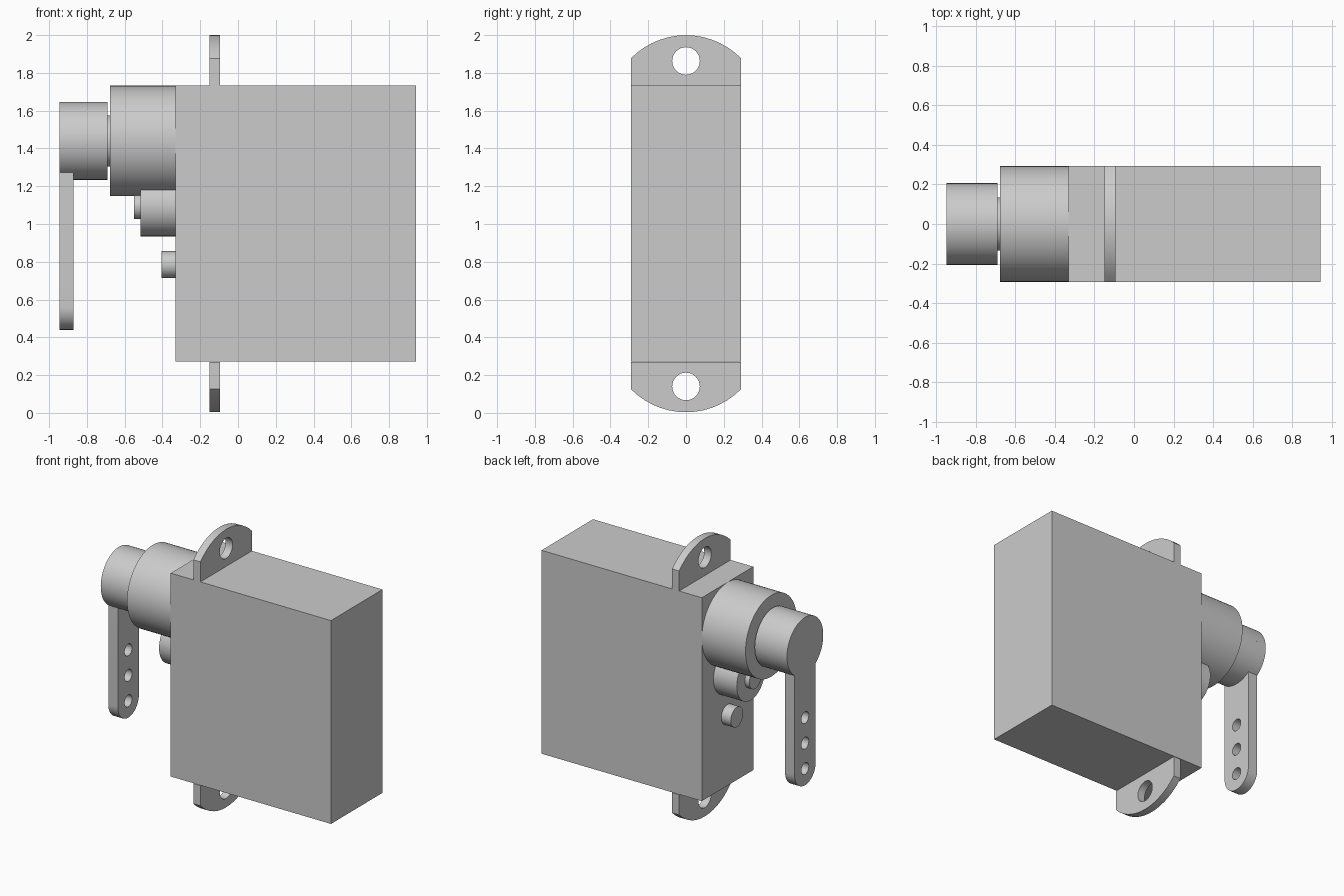
import bpy, bmesh
from math import sin, cos, pi, asin, atan2, hypot
from mathutils import Matrix

default = bpy.data.objects.get("Cube")
if default:
    bpy.data.objects.remove(default, do_unlink=True)

grey = bpy.data.materials.new("plain grey")
grey.use_nodes = True
COLOUR = (0.6, 0.6, 0.6, 1)
grey.diffuse_color = COLOUR
grey.node_tree.nodes["Principled BSDF"].inputs["Base Color"].default_value = COLOUR

# Maps local x, y, z to world y, z, x, so profiles are drawn in the y-z plane
TO_SIDE = Matrix(((0, 0, 1, 0), (1, 0, 0, 0), (0, 1, 0, 0), (0, 0, 0, 1)))


def add_object(name, mesh):
    obj = bpy.data.objects.new(name, mesh)
    bpy.context.collection.objects.link(obj)
    mesh.materials.clear()
    mesh.materials.append(grey)
    return obj


def arc(cy, cz, r, start, end, steps):
    return [(cy + r * cos(start + (end - start) * i / steps),
             cz + r * sin(start + (end - start) * i / steps)) for i in range(steps + 1)]


def plate(name, loops, x0, x1):
    """Extrude an outline (first loop) with holes (other loops) from x0 to x1."""
    curve = bpy.data.curves.new(name, "CURVE")
    curve.dimensions = "2D"
    curve.fill_mode = "BOTH"
    curve.extrude = (x1 - x0) / 2
    for loop in loops:
        spline = curve.splines.new("POLY")
        spline.points.add(len(loop) - 1)
        for point, (y, z) in zip(spline.points, loop):
            point.co = (y, z, 0, 1)
        spline.use_cyclic_u = True
    helper = bpy.data.objects.new(name + " outline", curve)
    bpy.context.collection.objects.link(helper)
    depsgraph = bpy.context.evaluated_depsgraph_get()
    mesh = bpy.data.meshes.new_from_object(helper.evaluated_get(depsgraph))
    bpy.data.objects.remove(helper, do_unlink=True)
    bpy.data.curves.remove(curve)
    bm = bmesh.new()
    bm.from_mesh(mesh)
    bmesh.ops.remove_doubles(bm, verts=bm.verts, dist=0.0005)
    bmesh.ops.transform(bm, matrix=Matrix.Translation(((x0 + x1) / 2, 0, 0)) @ TO_SIDE, verts=bm.verts)
    bmesh.ops.recalc_face_normals(bm, faces=bm.faces)
    bm.to_mesh(mesh)
    bm.free()
    return add_object(name, mesh)


def cylinder(name, x0, x1, z, r, sides=64):
    bm = bmesh.new()
    bmesh.ops.create_cone(bm, cap_ends=True, segments=sides, radius1=r, radius2=r, depth=x1 - x0,
                          matrix=Matrix.Translation(((x0 + x1) / 2, 0, z)) @ TO_SIDE)
    mesh = bpy.data.meshes.new(name)
    bm.to_mesh(mesh)
    bm.free()
    return add_object(name, mesh)


def hole(z, r):
    return arc(0, z, r, 0, 2 * pi, 32)[:-1]


HALF = 0.292                    # half the body depth
BOTTOM, TOP = 0.273, 1.733      # body height
AXIS = 1.44                     # height of the output shaft
FACE = -0.33                    # body end carrying the gears

# Main case
body = [(-HALF, BOTTOM), (HALF, BOTTOM), (HALF, TOP), (-HALF, TOP)]
parts = [plate("case", [body], FACE, 0.943)]

# Mounting lugs with curved ends, mirrored top and bottom
R_LUG, SHOULDER = 0.41, 1.877
centre = 2 - R_LUG
a = atan2(SHOULDER - centre, HALF)
top_arc = arc(0, centre, hypot(HALF, SHOULDER - centre), a, pi - a, 14)
upper = [(-HALF, TOP), (HALF, TOP)] + top_arc
for name, flip in (("upper_lug", False), ("lower_lug", True)):
    loops = [upper, hole(1.863, 0.073)]
    if flip:
        loops = [[(y, 2 - z + 0.003) for y, z in loop] for loop in loops]
    parts.append(plate(name, loops, -0.15, -0.094))

# Gear housings, output shaft and cable stub
parts += [
    cylinder("gear_housing", -0.677, FACE, AXIS, HALF),
    cylinder("output_shaft", -0.70, -0.67, AXIS, 0.135),
    cylinder("idler_housing", -0.515, FACE, 1.095, 0.16),
    cylinder("idler_pin", -0.55, -0.51, 1.095, 0.068, 32),
    cylinder("cable_stub", -0.405, FACE, 0.785, 0.071, 32),
]

# Horn: hub plus a keyhole-shaped arm with three holes
R_HUB, R_ARM, ARM_END = 0.206, 0.12, 0.56
b = asin(R_ARM / R_HUB)
horn = arc(0, AXIS, R_HUB, b - pi / 2, 1.5 * pi - b, 52) + arc(0, ARM_END, R_ARM, pi, 2 * pi, 24)
holes = [hole(ARM_END + 0.183 * i, 0.042) for i in range(3)]
parts += [
    plate("horn_arm", [horn] + holes, -0.946, -0.871),
    cylinder("horn_hub", -0.871, -0.69, AXIS, R_HUB),
]

# Smooth curved walls, sharp rims
bpy.ops.object.select_all(action="DESELECT")
for obj in parts:
    obj.select_set(True)
bpy.context.view_layer.objects.active = parts[0]
bpy.ops.object.shade_smooth_by_angle(angle=pi / 6)
